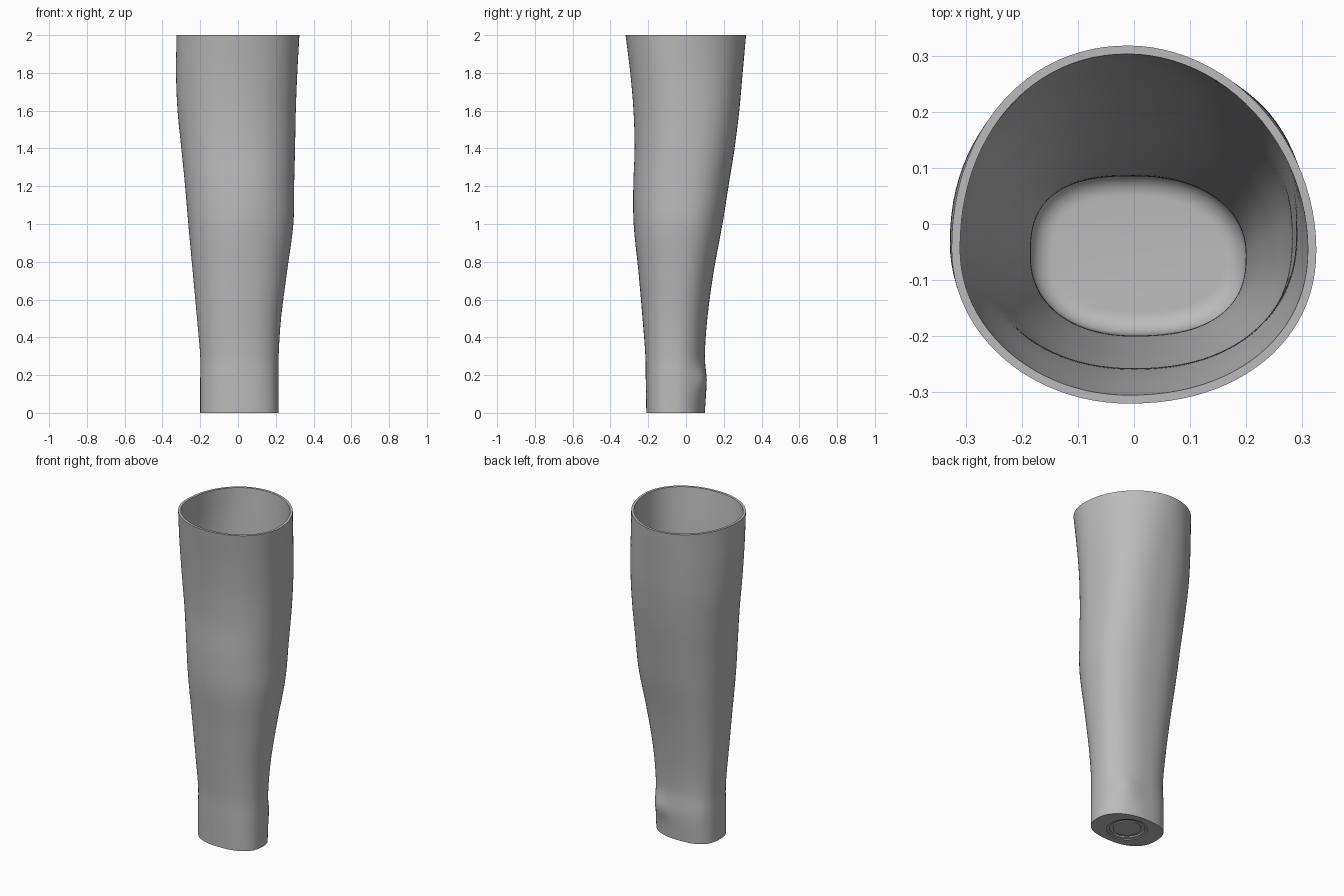
import bpy
import bmesh
import math

default_cube = bpy.data.objects.get("Cube")
if default_cube:
    bpy.data.objects.remove(default_cube, do_unlink=True)

SIDES = 96
WALL = 0.015
FLOOR = 0.045

# Height, then left/right/front/back limits of the section
LIMITS = [
    (0.0, -.20, .215, -.21, .10),
    (0.17, -.20, .215, -.213, .108),
    (0.3, -.20, .215, -.215, .10),
    (0.5, -.217, .228, -.23, .113),
    (0.75, -.24, .26, -.252, .147),
    (1.0, -.263, .293, -.277, .193),
    (1.2, -.28, .297, -.279, .225),
    (1.4, -.30, .302, -.272, .257),
    (1.6, -.32, .306, -.278, .282),
    (1.8, -.328, .314, -.295, .30),
    (2.0, -.325, .325, -.32, .318),
]
# Height, centre x, centre y, then squareness of the four quadrants
SHAPE = [
    (0.0, 0, -.06, 2.1, 2.9, 2.2, 2.6),
    (0.5, 0, -.05, 2.2, 2.5, 2.2, 2.4),
    (1.5, 0, -.02, 2.5, 2.2, 2.1, 2.2),
    (2.0, -.01, -.045, 1.95, 2.1, 2.0, 2.15),
]


def sample(table, z):
    """Smooth interpolation of a table row at height z."""
    last = len(table) - 1
    i = 0
    while i < last - 1 and z > table[i + 1][0]:
        i += 1

    def slope(k, c):
        a, b = table[max(k - 1, 0)], table[min(k + 1, last)]
        return (b[c] - a[c]) / (b[0] - a[0])

    lo, hi = table[i], table[i + 1]
    h = hi[0] - lo[0]
    t = (z - lo[0]) / h
    s = t * t * (3 - 2 * t)
    row = []
    for c in range(1, len(lo)):
        ease = h * t * (1 - t) * ((1 - t) * slope(i, c) - t * slope(i + 1, c))
        row.append(lo[c] + (hi[c] - lo[c]) * s + ease)
    return row


def section(z, inset=0.0, lift=None):
    """Closed rounded outline of the limb at height z."""
    x0, x1, y0, y1 = sample(LIMITS, z)
    cx, cy, *power = sample(SHAPE, z)
    points = []
    for k in range(SIDES):
        a = math.tau * k / SIDES
        c, s = math.cos(a), math.sin(a)
        n = power[k * 4 // SIDES]
        rx = (x1 - cx if c > 0 else cx - x0) - inset
        ry = (y1 - cy if s > 0 else cy - y0) - inset
        # Ankle bump on the back left
        bump = 0.016 * math.exp(-((a - 1.0) / 0.35) ** 2 - ((z - 0.17) / 0.06) ** 2)
        x = cx + math.copysign(abs(c) ** (2 / n), c) * rx + bump * c
        y = cy + math.copysign(abs(s) ** (2 / n), s) * ry + bump * s
        points.append((x, y, z if lift is None else lift))
    return points


def circle(radius, z):
    """Round outline on the underside."""
    return [(0.005 + radius * math.cos(math.tau * k / SIDES),
             -0.055 + radius * math.sin(math.tau * k / SIDES), z)
            for k in range(SIDES)]


def loft(name, outlines, material):
    """Skin a row of outlines and cap both ends."""
    bm = bmesh.new()
    rings = [[bm.verts.new(p) for p in outline] for outline in outlines]
    for low, high in zip(rings, rings[1:]):
        for k in range(SIDES):
            j = (k + 1) % SIDES
            bm.faces.new((low[k], low[j], high[j], high[k]))
    bm.faces.new(rings[0][::-1])
    bm.faces.new(rings[-1])
    bmesh.ops.recalc_face_normals(bm, faces=bm.faces)
    mesh = bpy.data.meshes.new(name)
    bm.to_mesh(mesh)
    bm.free()
    mesh.materials.append(material)
    obj = bpy.data.objects.new(name, mesh)
    bpy.context.collection.objects.link(obj)
    bpy.ops.object.select_all(action='DESELECT')
    obj.select_set(True)
    bpy.context.view_layer.objects.active = obj
    bpy.ops.object.shade_smooth_by_angle(angle=math.radians(35))
    return obj


grey = bpy.data.materials.new("plain grey")
grey.use_nodes = True
grey.diffuse_color = (0.5, 0.5, 0.5, 1)
grey.node_tree.nodes["Principled BSDF"].inputs["Base Color"].default_value = grey.diffuse_color

# Underside with a round stepped recess
underside = [circle(0.08, 0.008), circle(0.08, 0.014), circle(0.1, 0.014),
             circle(0.1, 0.006), circle(0.115, 0.006), circle(0.115, 0)]

# Outer skin from the base to the rim
STEPS = 80
outer = [section(2 * i / STEPS) for i in range(STEPS + 1)]

# Inner skin from the rim down to a rounded floor
FILLET = 0.04
start = FLOOR + FILLET
inner = [section(2 - (2 - start) * i / STEPS, WALL) for i in range(STEPS + 1)]
for i in range(1, 9):
    a = math.pi / 2 * i / 8
    inner.append(section(start, WALL + FILLET * (1 - math.cos(a)),
                         start - FILLET * math.sin(a)))

loft("hollow_leg_sleeve", underside + outer + inner, grey)
